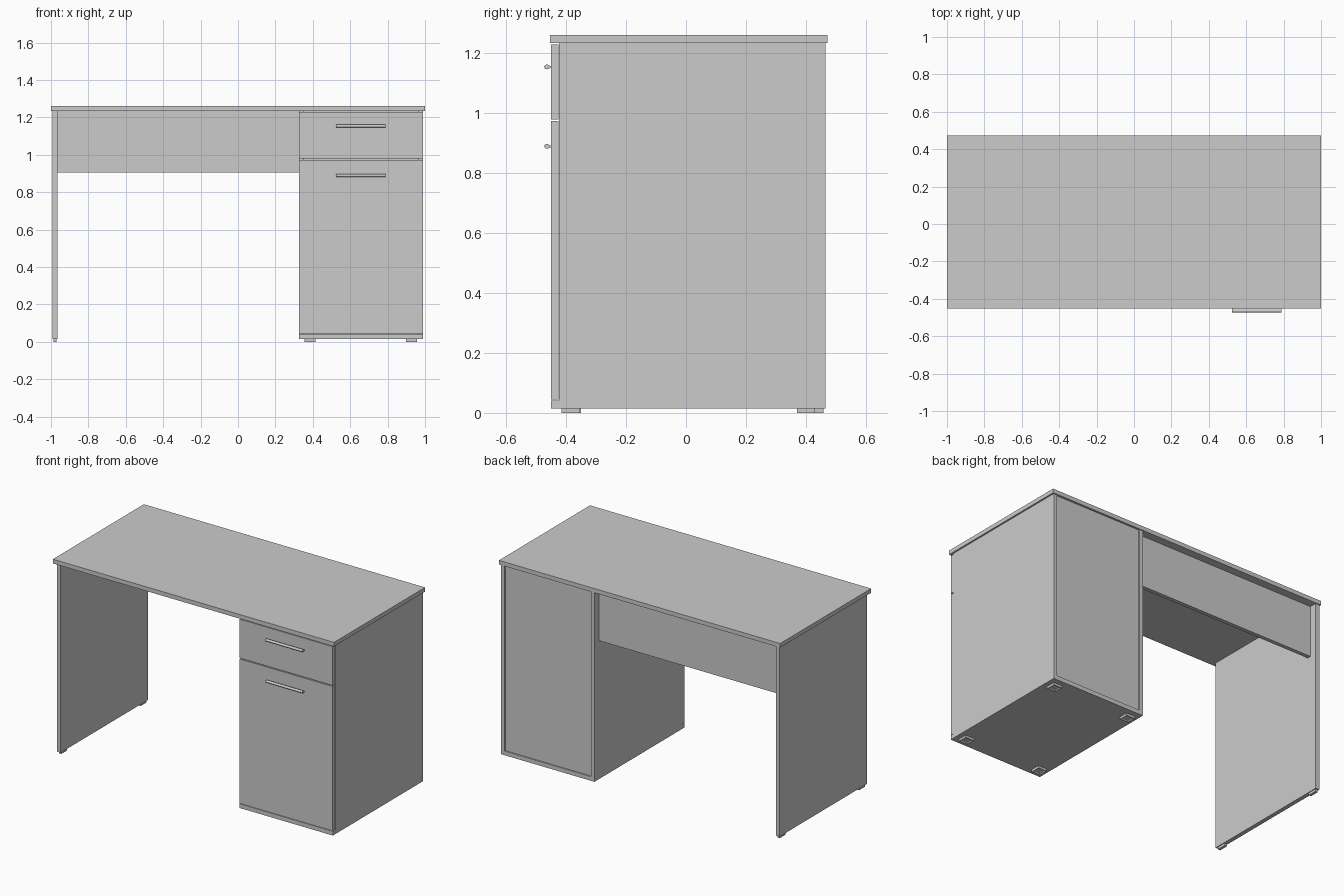
import bpy, bmesh, math

if "Cube" in bpy.data.objects:
    bpy.data.objects.remove(bpy.data.objects["Cube"])


def add_mesh(name, bm):
    bmesh.ops.recalc_face_normals(bm, faces=bm.faces)
    mesh = bpy.data.meshes.new(name)
    bm.to_mesh(mesh)
    bm.free()
    obj = bpy.data.objects.new(name, mesh)
    bpy.context.collection.objects.link(obj)
    return obj


def box(name, x, y, z, recess=0.0):
    """Box from (min, max) ranges; recess hollows the underside slightly."""
    bm = bmesh.new()
    bmesh.ops.create_cube(bm, size=1)
    for v in bm.verts:
        v.co = [r[0] if c < 0 else r[1] for c, r in zip(v.co, (x, y, z))]
    if recess:
        bm.normal_update()
        under = min(bm.faces, key=lambda f: f.calc_center_median().z)
        bmesh.ops.inset_region(bm, faces=[under], thickness=recess, depth=0)
        for v in under.verts:
            v.co.z += 0.005
    return add_mesh(name, bm)


FRONT, BACK = -0.424, 0.466      # depth of the upright panels
FACE = -0.45                     # front plane of door, drawer and plinth
UNDER = 1.234                    # underside of the desk top

# Desk top
box("desk_top", (-1, 1), (-0.453, 0.472), (UNDER, 1.261))

# Free-standing side and modesty panel
box("left_leg_panel", (-0.992, -0.965), (FRONT, BACK), (0.015, UNDER))
box("modesty_panel", (-0.965, 0.325), (0.395, 0.42), (0.905, UNDER))

# Cabinet carcass
box("cabinet_base", (0.325, 0.99), (FACE, BACK), (0.015, 0.042))
box("cabinet_left_side", (0.325, 0.351), (FRONT, BACK), (0.042, UNDER))
box("cabinet_right_side", (0.964, 0.99), (FRONT, BACK), (0.042, UNDER))
box("cabinet_back", (0.351, 0.964), (0.445, 0.459), (0.042, UNDER))

# Door and drawer fronts
box("cabinet_door", (0.326, 0.989), (FACE, FRONT - 0.001), (0.045, 0.973))
box("drawer_front", (0.326, 0.989), (FACE, FRONT - 0.001), (0.979, 1.229))


# Bar handles: thin stem with a rounded grip, extruded along x
def handle(name, z):
    profile = [(FACE, z + 0.002)]
    for i in range(11):
        a = math.radians(40 + 280 * i / 10)
        profile.append((-0.464 + 0.009 * math.cos(a), z + 0.008 * math.sin(a)))
    profile.append((FACE, z - 0.004))
    bm = bmesh.new()
    face = bm.faces.new([bm.verts.new((0.525, y, h)) for y, h in profile])
    ext = bmesh.ops.extrude_face_region(bm, geom=[face])
    for v in (g for g in ext["geom"] if isinstance(g, bmesh.types.BMVert)):
        v.co.x = 0.788
    obj = add_mesh(name, bm)
    bpy.context.view_layer.objects.active = obj
    obj.select_set(True)
    bpy.ops.object.shade_smooth_by_angle(angle=math.radians(35))
    obj.select_set(False)


handle("drawer_handle", 1.154)
handle("door_handle", 0.889)

# Feet: four square pads under the cabinet, two narrow glides under the leg
for row, y in (("front", -0.415), ("back", 0.37)):
    for side, x in (("left", 0.355), ("right", 0.898)):
        box(f"cabinet_{row}_{side}_foot", (x, x + 0.06), (y, y + 0.06),
            (0, 0.015), recess=0.013)
for row, y in (("front", -0.41), ("back", 0.398)):
    box(f"leg_{row}_foot", (-0.987, -0.97), (y, y + 0.06), (0, 0.015))
